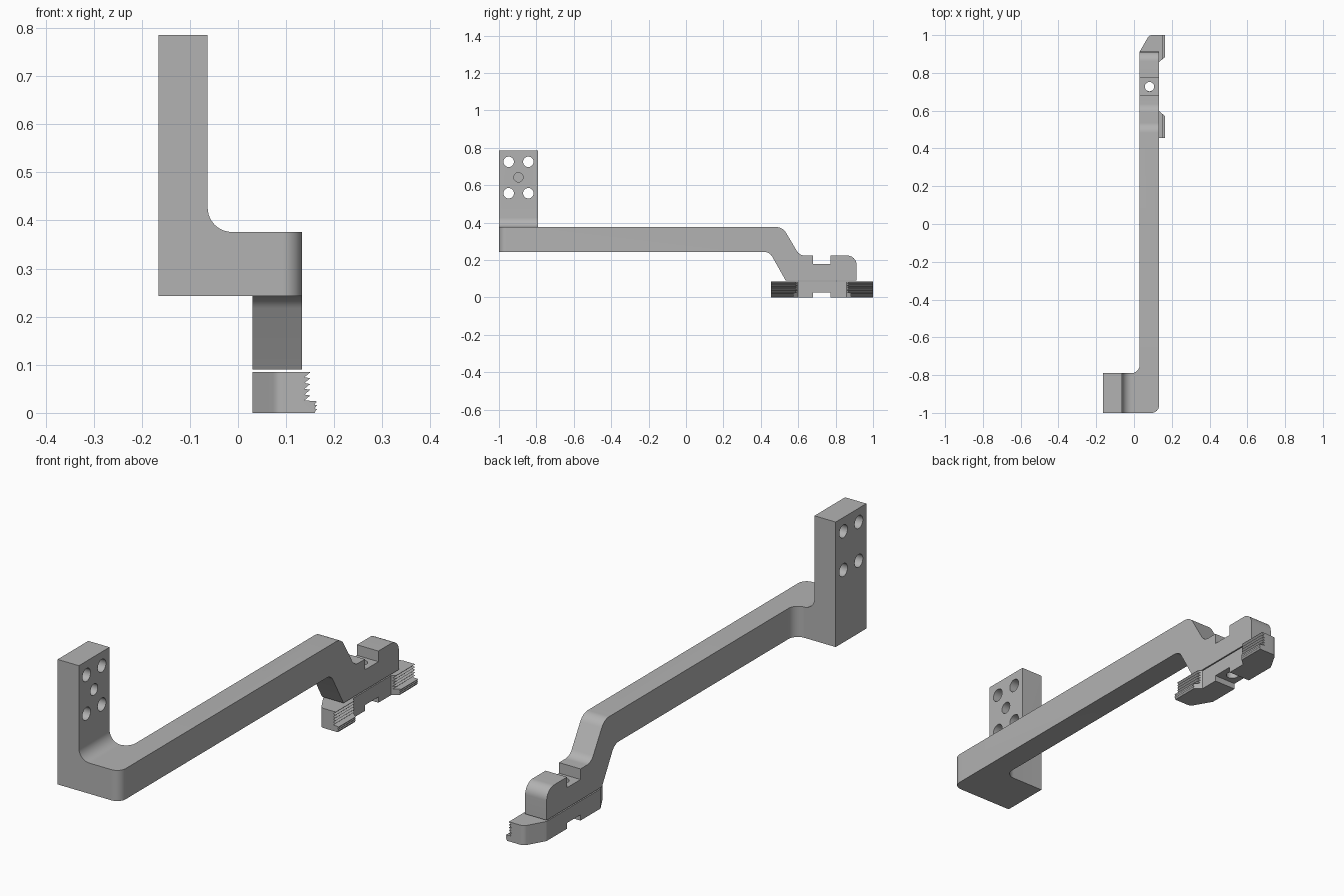
import bpy, bmesh, math
from mathutils import Vector

if "Cube" in bpy.data.objects:
    bpy.data.objects.remove(bpy.data.objects["Cube"], do_unlink=True)

grey = bpy.data.materials.new("plain grey")
grey.use_nodes = True
colour = (0.45, 0.45, 0.45, 1)
grey.diffuse_color = colour
grey.node_tree.nodes["Principled BSDF"].inputs["Base Color"].default_value = colour


def rounded(points, steps=8):
    """Replace each corner given as (a, b, radius) by an arc."""
    out = []
    for i, p in enumerate(points):
        c = Vector(p[:2])
        if len(p) == 2:
            out.append(c)
            continue
        u = (Vector(points[i - 1][:2]) - c).normalized()
        v = (Vector(points[(i + 1) % len(points)][:2]) - c).normalized()
        half, r = u.angle(v) / 2, p[2]
        centre = c + (u + v).normalized() * r / math.sin(half)
        reach = r / math.tan(half)
        a, b = c + u * reach - centre, c + v * reach - centre
        out += [centre + a.lerp(b, k / steps).normalized() * r for k in range(steps + 1)]
    return out


def prism(name, points, axis, low, high):
    """Extrude a closed outline along an axis."""
    place = {"x": lambda a, b, t: (t, a, b),
             "y": lambda a, b, t: (a, t, b),
             "z": lambda a, b, t: (a, b, t)}[axis]
    bm = bmesh.new()
    face = bm.faces.new([bm.verts.new(place(a, b, low)) for a, b in rounded(points)])
    new = bmesh.ops.extrude_face_region(bm, geom=[face])["geom"]
    shift = Vector(place(0, 0, high - low))
    bmesh.ops.translate(bm, vec=shift, verts=[g for g in new if isinstance(g, bmesh.types.BMVert)])
    bmesh.ops.recalc_face_normals(bm, faces=bm.faces)
    mesh = bpy.data.meshes.new(name)
    bm.to_mesh(mesh)
    bm.free()
    mesh.materials.append(grey)
    obj = bpy.data.objects.new(name, mesh)
    bpy.context.collection.objects.link(obj)
    return obj


def combine(obj, other, operation):
    mod = obj.modifiers.new("cut", "BOOLEAN")
    mod.operation, mod.object, mod.solver = operation, other, "EXACT"
    bpy.ops.object.select_all(action="DESELECT")
    bpy.context.view_layer.objects.active = obj
    obj.select_set(True)
    bpy.ops.object.modifier_apply(modifier=mod.name)
    bpy.data.objects.remove(other, do_unlink=True)


def drill(obj, a, b, radius, axis, low, high):
    circle = [(a + radius * math.cos(k * math.tau / 24), b + radius * math.sin(k * math.tau / 24))
              for k in range(24)]
    combine(obj, prism("drill", circle, axis, low, high), "DIFFERENCE")


# Arm: plan outline trimmed by the side and front silhouettes
arm = prism("support_arm", [(-0.165, -1), (0.133, -1, 0.04), (0.133, 1.1), (0.03, 1.1),
                            (0.03, -0.79, 0.045), (-0.165, -0.79)], "z", -0.1, 1)
side = [(-1.1, 0.243), (0.447, 0.243, 0.05), (0.533, 0.09), (0.912, 0.09),
        (0.912, 0.224, 0.05), (0.772, 0.224), (0.772, 0.178), (0.68, 0.178),
        (0.68, 0.224), (0.607, 0.224, 0.05), (0.517, 0.376, 0.06),
        (-0.7, 0.376), (-0.7, 0.785), (-1.1, 0.785)]
combine(arm, prism("side_trim", side, "x", -0.3, 0.3), "INTERSECT")
front = [(-0.3, -0.1), (0.3, -0.1), (0.3, 0.376), (-0.063, 0.376, 0.05),
         (-0.063, 0.9), (-0.3, 0.9)]
combine(arm, prism("front_trim", front, "y", -1.2, 1.2), "INTERSECT")

# Mounting holes, blind centre hole and clamp bolt hole
for y in (-0.948, -0.843):
    for z in (0.725, 0.557):
        drill(arm, y, z, 0.028, "x", -0.2, 0)
drill(arm, -0.896, 0.642, 0.025, "x", -0.12, 0)
drill(arm, 0.082, 0.727, 0.025, "z", 0, 0.3)

# Clamp jaw: plan outline trimmed by the toothed section
MID = 0.7275
half = [(0.133, 0.13), (0.165, 0.157), (0.165, 0.272), (0.08, 0.272, 0.025), (0.03, 0.185)]
outline = [(p[0], MID + p[1], *p[2:]) for p in half]
outline += [(p[0], MID - p[1], *p[2:]) for p in reversed(half)]
jaw = prism("clamp_jaw", outline, "z", -0.1, 0.2)
section = [(-0.1, 0), (0.16, 0)]
for k in range(3):
    section += [(0.159, 0.001 + k * 0.008), (0.164, 0.008 + k * 0.008)]
for k in range(5):
    section += [(0.138, 0.026 + k * 0.012), (0.15, 0.036 + k * 0.012)]
section += [(0.15, 0.085), (-0.1, 0.085)]
combine(jaw, prism("tooth_section", section, "y", 0.3, 1.2), "INTERSECT")
notch = [(0.68, -0.1), (0.772, -0.1), (0.772, 0.025), (0.68, 0.025)]
combine(jaw, prism("notch", notch, "x", -0.2, 0.3), "DIFFERENCE")
drill(jaw, 0.082, MID, 0.025, "z", -0.1, 0.2)

# Smooth the rounded corners, keep the machined edges crisp
for obj in (arm, jaw):
    bpy.ops.object.select_all(action="DESELECT")
    bpy.context.view_layer.objects.active = obj
    obj.select_set(True)
    bpy.ops.object.shade_smooth_by_angle(angle=math.radians(25))
